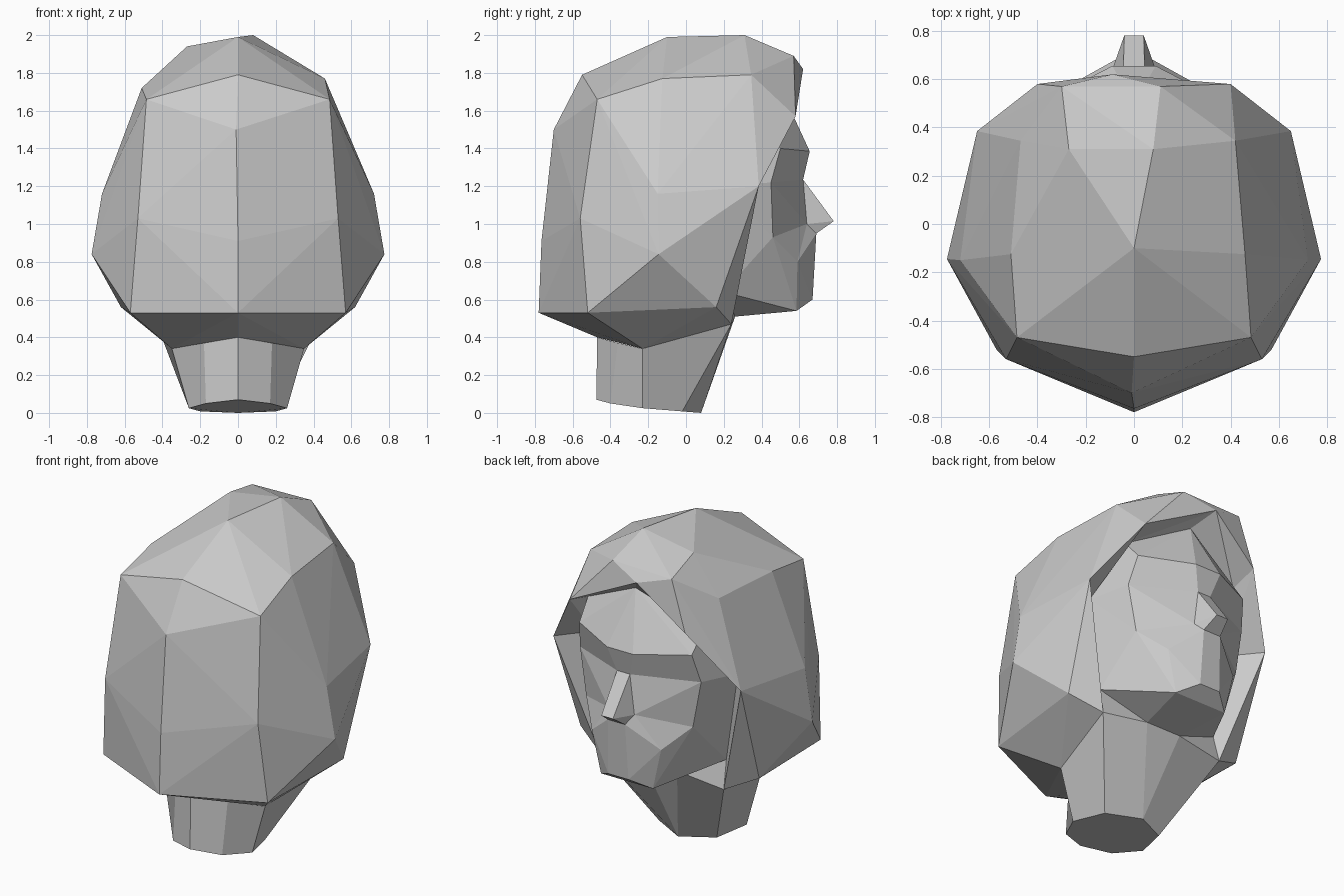
import bpy, bmesh
from mathutils import Vector

if "Cube" in bpy.data.objects:
    bpy.data.objects.remove(bpy.data.objects["Cube"])


def finish(bm, name, face_y=False):
    bmesh.ops.remove_doubles(bm, verts=bm.verts, dist=0.0005)
    bmesh.ops.recalc_face_normals(bm, faces=bm.faces)
    if face_y and sum(f.normal.y * f.calc_area() for f in bm.faces) < 0:
        bmesh.ops.reverse_faces(bm, faces=bm.faces)
    mesh = bpy.data.meshes.new(name)
    bm.to_mesh(mesh)
    bm.free()
    obj = bpy.data.objects.new(name, mesh)
    bpy.context.collection.objects.link(obj)
    return obj


def flip(p):
    return (-p[0], p[1], p[2])


def mirrored(points, faces, centre):
    """Right-half faces, their mirror image, and a strip bridging the centre."""
    bm = bmesh.new()
    r = [bm.verts.new(p) for p in points]
    l = [bm.verts.new(flip(p)) for p in points]
    for f in faces:
        bm.faces.new([r[i] for i in f])
        bm.faces.new([l[i] for i in reversed(f)])
    for a, b in zip(centre, centre[1:]):
        bm.faces.new((r[a], l[a], l[b], r[b]))
    return bm


# Hair: faceted shell, open around the face and over the neck
apex = (-.09, .62, 1.82)
brow_hair, side_hair, low_hair = (.4, .58, 1.57), (.65, .385, 1.2), (.43, .24, .47)
nape, neck_side = (0, -.47, .4), (.35, -.23, .34)
pairs = [brow_hair, side_hair, low_hair, neck_side,
         (.57, -.52, .53), (.53, -.56, 1.03), (.485, -.47, 1.66),
         (.72, -.15, 1.16), (.775, -.145, .84), (.62, .16, .56)]
singles = [apex, nape, (0, -.78, .53), (0, -.765, .91), (-.01, -.7, 1.5),
           (0, -.55, 1.79), (0, -.1, 1.99), (.08, .31, 2), (-.27, .31, 1.94),
           (.11, .57, 1.89), (-.3, .57, 1.88), (.46, -.125, 1.77),
           (-.51, -.125, 1.72), (.42, .345, 1.79), (-.47, .345, 1.72)]
bm = bmesh.new()
for p in singles + pairs + [flip(p) for p in pairs]:
    bm.verts.new(p)
bmesh.ops.convex_hull(bm, input=bm.verts)


def both(*pts):
    return [Vector(p) for q in pts for p in (q, flip(q))]


openings = [both(brow_hair, side_hair, low_hair) + [Vector(apex)],
            both(low_hair, neck_side, nape)]
holes = [f for f in bm.faces if any(
    all(any((v.co - p).length < 1e-4 for p in ring) for v in f.verts)
    for ring in openings)]
bmesh.ops.delete(bm, geom=holes, context='FACES')
finish(bm, "hair")

# Face
face_pts = [
    (0, .5, 1.72),       # 0 forehead top
    (.4, .4, 1.52),      # 1 temple
    (.5, .2, 1.2),       # 2 side
    (.42, .2, .64),      # 3 jaw corner
    (.39, .5, 1.4),      # 4 outer brow
    (.09, .655, 1.385),  # 5 inner brow
    (.42, .45, 1.22),    # 6 eye corner
    (.045, .62, 1.235),  # 7 nose bridge
    (.04, .782, 1.015),  # 8 nose tip
    (.09, .64, 1.0),     # 9 nostril
    (.37, .46, .93),     # 10 cheek
    (.06, .69, .95),     # 11 upper lip
    (.07, .67, .6),      # 12 chin
    (.18, .585, .54),    # 13 lower jaw
    (.24, .59, .8),      # 14 mouth side
    (.12, .26, .51),     # 15 throat
]
face_faces = [(0, 1, 4), (0, 4, 5), (1, 2, 6, 4), (4, 6, 7, 5), (7, 6, 9),
              (7, 9, 8), (6, 10, 9), (2, 3, 10), (2, 10, 6), (9, 10, 14),
              (9, 14, 11), (8, 9, 11), (11, 14, 12), (14, 13, 12),
              (10, 3, 13), (10, 13, 14), (3, 15, 13)]
bm = mirrored(face_pts, face_faces, [5, 7, 8, 11, 12, 13, 15])
bm.verts.ensure_lookup_table()
n = len(face_pts)
bm.faces.new((bm.verts[0], bm.verts[5], bm.verts[n + 5]))
finish(bm, "face", True)

# Inner edge of the hair, between the hairline and the face
bm = bmesh.new()
for side in (lambda p: p, flip):
    outer = [apex] + [side(p) for p in (brow_hair, side_hair, low_hair)]
    inner = [side(p) for p in face_pts[:4]]
    o = [bm.verts.new(p) for p in outer]
    i = [bm.verts.new(p) for p in inner]
    for k in range(3):
        bm.faces.new((o[k], o[k + 1], i[k + 1]))
        bm.faces.new((o[k], i[k + 1], i[k]))
    bm.faces.new((o[3], i[3], bm.verts.new(side(face_pts[15]))))
finish(bm, "hair_lining", True)

# Neck
top = [nape, (.18, -.36, .37), neck_side, low_hair, face_pts[15]]
bottom = [(0, -.475, .07), (.17, -.4, .05), (.26, -.23, .025), (.2, -.02, .008), (0, .08, 0)]
bm = mirrored(top + bottom, [(k, k + 1, k + 6, k + 5) for k in range(4)], [4, 9])
bmesh.ops.remove_doubles(bm, verts=bm.verts, dist=0.0005)
bmesh.ops.holes_fill(bm, edges=[e for e in bm.edges if e.is_boundary
                                and all(v.co.z < .1 for v in e.verts)], sides=0)
finish(bm, "neck")
